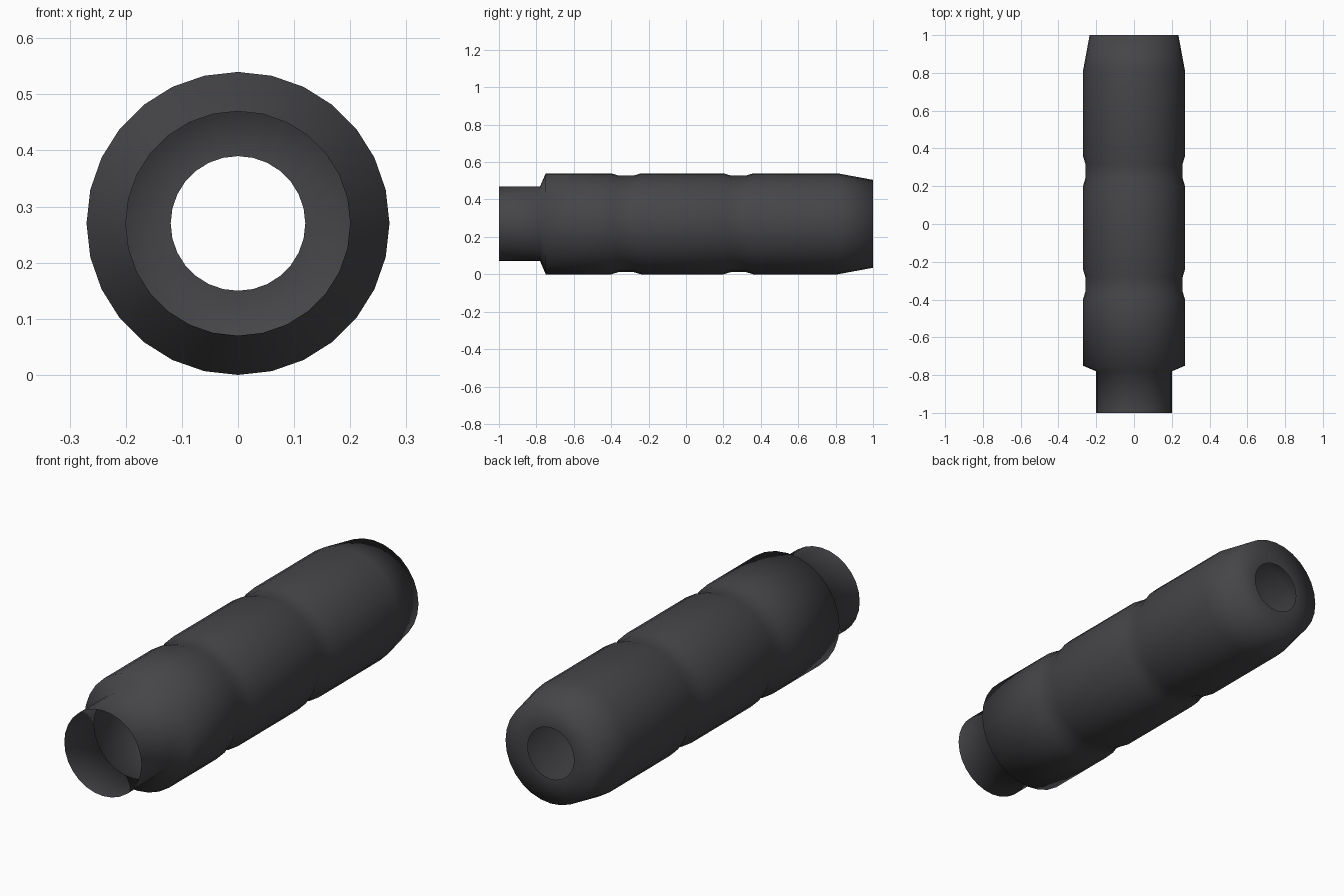
import bpy, bmesh, math

if "Cube" in bpy.data.objects:
    bpy.data.objects.remove(bpy.data.objects["Cube"])

SIDES = 28
AXIS_Z = 0.27

# (y, radius) profile of the open grip sleeve, front collar to rear cap
PROFILE = [(-1.0, 0.2), (-0.78, 0.2), (-0.75, 0.27)]
for start in (-0.40, 0.20):  # two shallow grooves
    PROFILE += [(start, 0.27), (start + 0.04, 0.258),
                (start + 0.12, 0.258), (start + 0.16, 0.27)]
PROFILE += [(0.81, 0.27), (1.0, 0.235), (1.0, 0.12)]

rubber = bpy.data.materials.new("dark grey rubber")
rubber.diffuse_color = (0.06, 0.06, 0.066, 1)
rubber.use_nodes = True
rubber.node_tree.nodes["Principled BSDF"].inputs["Base Color"].default_value = rubber.diffuse_color


def lathe(name, profile, mat):
    """Turn a profile around a horizontal axis along y."""
    bm = bmesh.new()
    rings = []
    for y, r in profile:
        angles = [2 * math.pi * i / SIDES for i in range(SIDES)]
        rings.append([bm.verts.new((r * math.sin(a), y, AXIS_Z + r * math.cos(a)))
                      for a in angles])
    for a, b in zip(rings, rings[1:]):
        for i in range(SIDES):
            j = (i + 1) % SIDES
            bm.faces.new((a[i], b[i], b[j], a[j])).smooth = True
    # make the skin face away from the axis
    bm.normal_update()
    f = bm.faces[:][0]
    c = f.calc_center_median()
    if f.normal.x * c.x + f.normal.z * (c.z - AXIS_Z) < 0:
        bmesh.ops.reverse_faces(bm, faces=bm.faces[:])
    mesh = bpy.data.meshes.new(name)
    bm.to_mesh(mesh)
    bm.free()
    mesh.materials.append(mat)
    obj = bpy.data.objects.new(name, mesh)
    bpy.context.collection.objects.link(obj)
    return obj


# Hollow sleeve: open collar, grooved body, tapered end with a round hole
lathe("grip_sleeve", PROFILE, rubber)
